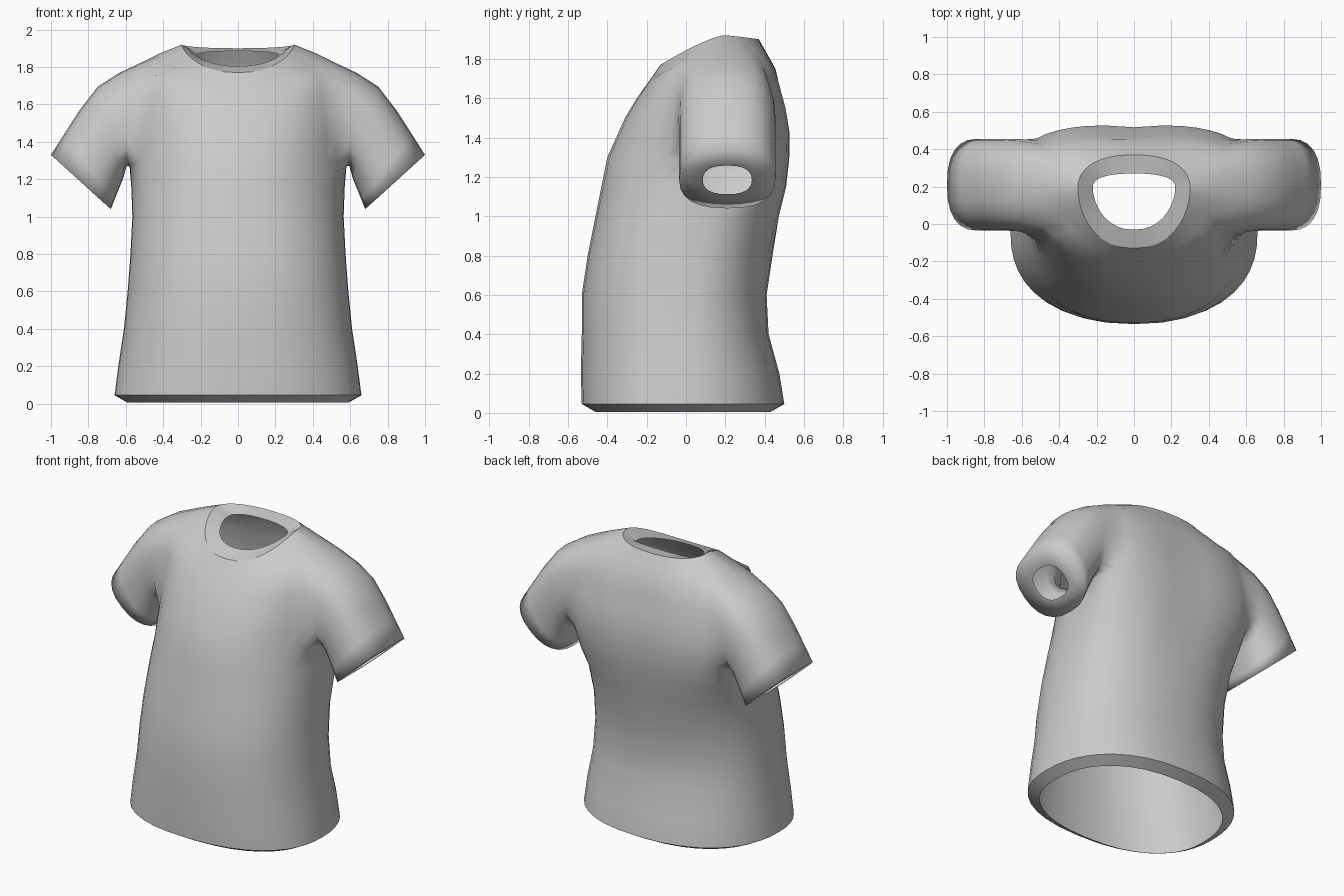
import bpy, bmesh
from math import sin, cos, pi, radians, exp

if "Cube" in bpy.data.objects:
    bpy.data.objects.remove(bpy.data.objects["Cube"])

N = 40             # columns around the torso
W = 4              # half-width of the armhole in columns
LOW, HIGH = 8, 12  # torso rows spanned by the armhole

# Torso rows: half width, front y, back y, side y, z at front, side, back,
# then roundness of the front and back halves (smaller is boxier)
ROWS = [
    (.59, -.46, .43, -.05, .005, .005, .005, .87, .87),   # hem lip
    (.66, -.53, .50, -.05, .045, .045, .045, .87, .87),
    (.64, -.535, .475, -.04, .20, .20, .20, .87, .87),
    (.61, -.53, .42, -.03, .40, .40, .40, .87, .87),
    (.59, -.53, .41, -.02, .60, .60, .60, .87, .85),
    (.575, -.50, .44, .00, .80, .80, .80, .87, .80),
    (.565, -.46, .485, .06, 1.00, 1.00, 1.00, .87, .70),
    (.57, -.43, .52, .14, 1.15, 1.15, 1.15, .92, .55),
    (.58, -.40, .535, .20, 1.30, 1.30, 1.30, 1.0, .42),
    (.58, -.355, .535, .21, 1.40, 1.43, 1.43, 1.0, .38),
    (.57, -.31, .515, .21, 1.50, 1.56, 1.55, .95, .38),
    (.55, -.25, .485, .21, 1.60, 1.68, 1.66, .9, .38),
    (.52, -.20, .455, .20, 1.67, 1.825, 1.75, .87, .40),
    (.42, -.165, .41, .19, 1.72, 1.872, 1.83, .95, .6),
    (.30, -.13, .37, .19, 1.77, 1.92, 1.90, 1.05, .87),
    (.22, -.03, .27, .19, 1.805, 1.865, 1.885, 1.15, .7),  # neck lip
]
HEM, NECK = 1, 14   # rows with a hard fold

# Sleeve rings: top x, z, bottom x, z, half depth in y
SLEEVE = [
    (.64, 1.775, .595, 1.28, .25),
    (.75, 1.695, .615, 1.20, .245),
    (.85, 1.565, .64, 1.14, .245),
    (.93, 1.44, .66, 1.09, .245),
    (1.0, 1.33, .68, 1.04, .245),
    (.92, 1.258, .76, 1.112, .125),              # cuff lip
]


def power(v, e):
    return abs(v) ** e * (1 if v >= 0 else -1)


bm = bmesh.new()


def bridge(a, b):
    n = len(a)
    for i in range(n):
        bm.faces.new((a[i], a[(i + 1) % n], b[(i + 1) % n], b[i]))


# Torso loft, leaving a window on each side for the sleeves
grid = []
for r, (hw, yf, yb, ys, zf, zs, zb, ef, eb) in enumerate(ROWS):
    ring = []
    for i in range(N):
        t = 2 * pi * i / N
        t -= .12 * sin(2 * t)
        back = sin(t) > 1e-6
        s = abs(sin(t)) if abs(sin(t)) > 1e-6 else 0
        s = s ** (eb if back else ef)
        x = hw * power(cos(t), .87)
        y = ys + s * ((yb if back else yf) - ys)
        z = zs + s ** (1.3 if r >= 13 else 2) * ((zb if back else zf) - zs)
        if back and 5 < r < 12:                  # shallow spine groove
            y -= .018 * exp(-(x / .14) ** 2)
        ring.append(bm.verts.new((x, y, z)))
    grid.append(ring)

armhole = {(c + j) % N for c in (0, N // 2) for j in range(-W, W)}
for r in range(len(grid) - 1):
    for i in range(N):
        if LOW <= r < HIGH and i in armhole:
            continue
        k = (i + 1) % N
        bm.faces.new((grid[r][i], grid[r][k], grid[r + 1][k], grid[r + 1][i]))

# Sleeves grown from the armhole edges
seams = []
for side, c0 in ((1, 0), (-1, N // 2)):
    path = [(HIGH, j) for j in range(0, W)]
    path += [(r, W) for r in range(HIGH, LOW, -1)]
    path += [(LOW, j) for j in range(W, -W, -1)]
    path += [(r, -W) for r in range(LOW, HIGH)]
    path += [(HIGH, j) for j in range(-W, 0)]
    prev = [grid[r][(c0 + side * j) % N] for r, j in path]
    seams += prev
    n = len(prev)
    for k, (tx, tz, bx, bz, hy) in enumerate(SLEEVE):
        ring = []
        for i in range(n):
            a = 2 * pi * i / n
            c, s = power(cos(a), .85), power(sin(a), .8)
            ring.append(bm.verts.new((side * ((tx + bx) / 2 + c * (tx - bx) / 2),
                                      .21 + hy * s,
                                      (tz + bz) / 2 + c * (tz - bz) / 2)))
        bridge(prev, ring)
        prev = ring
        if k == 0:
            seams += ring

# Relax the cloth around the armholes
for _ in range(2):
    bmesh.ops.smooth_vert(bm, verts=seams, factor=.4,
                          use_axis_x=True, use_axis_y=True, use_axis_z=True)

# Hard folds at hem and neck
for ring in (grid[HEM], grid[NECK]):
    for i in range(N):
        bm.edges.get((ring[i], ring[(i + 1) % N])).smooth = False

bmesh.ops.delete(bm, geom=[v for v in bm.verts if not v.link_faces], context='VERTS')
bmesh.ops.recalc_face_normals(bm, faces=bm.faces[:])
front = min(bm.faces, key=lambda f: f.calc_center_median().y)
if front.normal.y > 0:
    bmesh.ops.reverse_faces(bm, faces=bm.faces[:])

mesh = bpy.data.meshes.new("shirt")
bm.to_mesh(mesh)
bm.free()
shirt = bpy.data.objects.new("shirt", mesh)
bpy.context.collection.objects.link(shirt)
bpy.context.view_layer.objects.active = shirt
shirt.select_set(True)
bpy.ops.object.shade_smooth_by_angle(angle=radians(120))
